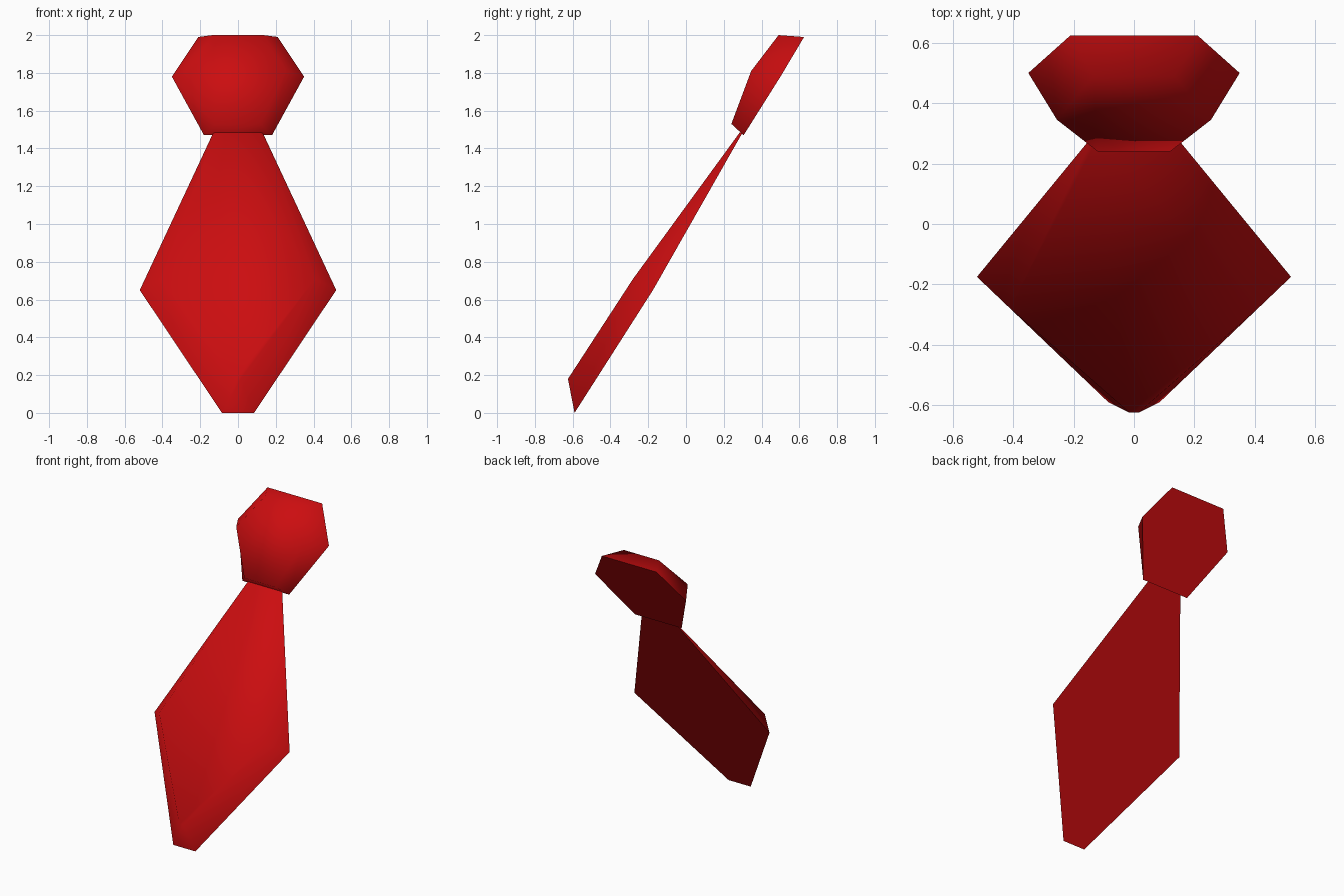
import bpy, bmesh, math

if "Cube" in bpy.data.objects:
    bpy.data.objects.remove(bpy.data.objects["Cube"])

red = bpy.data.materials.new("deep red")
red.diffuse_color = (0.6, 0.004, 0.005, 1)
red.use_nodes = True
red.node_tree.nodes["Principled BSDF"].inputs["Base Color"].default_value = red.diffuse_color


def bevelled_plate(name, back, front):
    """Six-sided plate: right-hand outlines (bottom to top) mirrored across x."""
    bm = bmesh.new()

    def ring(half):
        pts = half + [(-x, y, z) for x, y, z in reversed(half)]
        return [bm.verts.new(p) for p in pts]

    b, f = ring(back), ring(front)
    n = len(b)
    bm.faces.new(f)
    bm.faces.new(list(reversed(b)))
    for i in range(n):
        j = (i + 1) % n
        bm.faces.new((b[i], b[j], f[j], f[i]))
    bmesh.ops.recalc_face_normals(bm, faces=bm.faces[:])
    me = bpy.data.meshes.new(name)
    bm.to_mesh(me)
    bm.free()
    me.materials.append(red)
    ob = bpy.data.objects.new(name, me)
    bpy.context.collection.objects.link(ob)
    # soft front bevels, sharp edge around the flat back
    bpy.ops.object.select_all(action='DESELECT')
    ob.select_set(True)
    bpy.context.view_layer.objects.active = ob
    bpy.ops.object.shade_smooth_by_angle(angle=math.radians(65))
    return ob


# Long hanging blade, tapering to a thin neck
bevelled_plate(
    "tie_blade",
    back=[(0.085, -0.59, 0.0), (0.52, -0.175, 0.65), (0.13, 0.30, 1.485)],
    front=[(0.015, -0.625, 0.18), (0.41, -0.28, 0.71), (0.12, 0.285, 1.485)])

# Hexagonal knot
bevelled_plate(
    "tie_knot",
    back=[(0.18, 0.305, 1.47), (0.35, 0.50, 1.78), (0.21, 0.625, 1.99)],
    front=[(0.12, 0.24, 1.53), (0.255, 0.345, 1.81), (0.135, 0.49, 2.0)])
